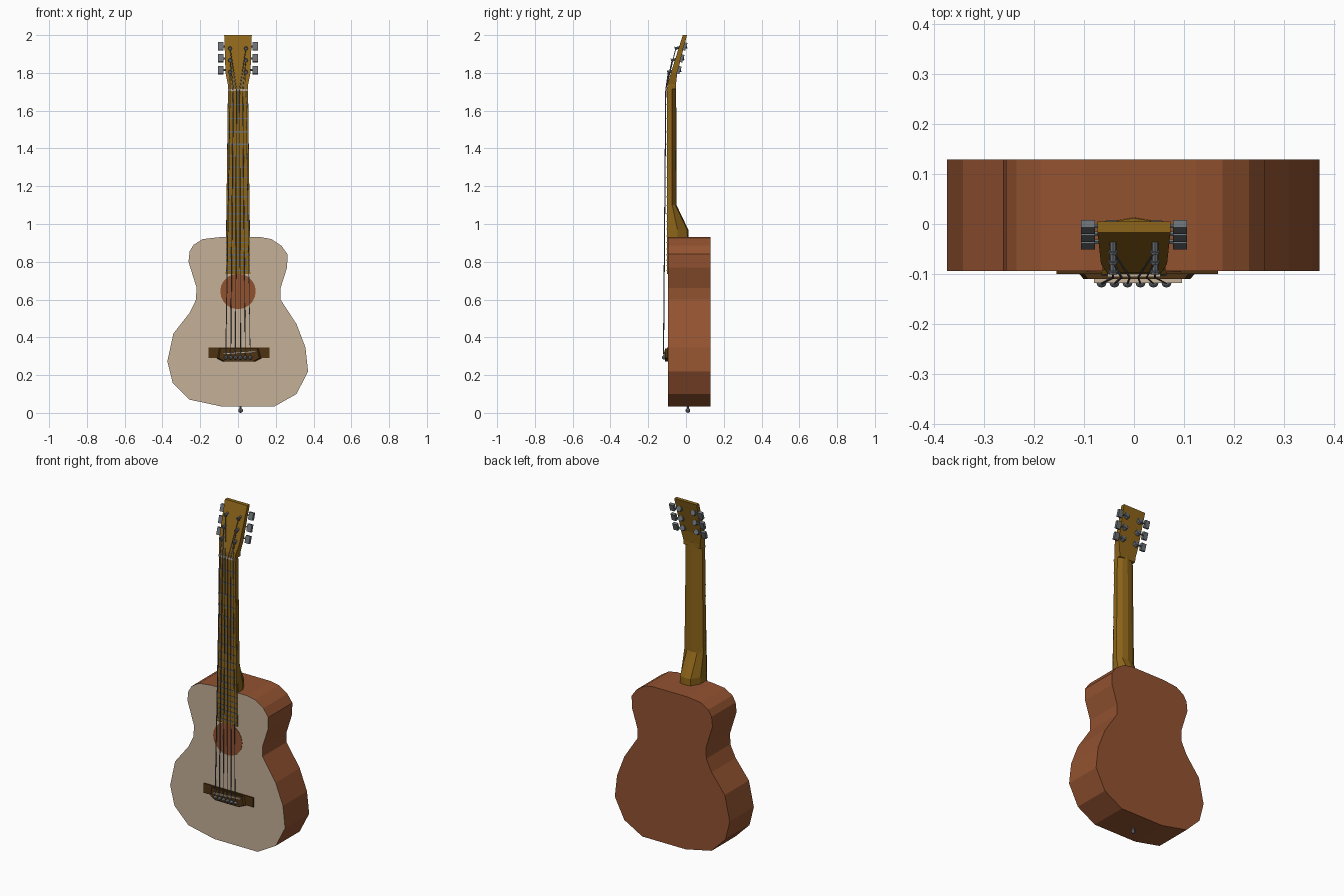
import bpy, bmesh, math
from mathutils import Vector

if "Cube" in bpy.data.objects:
    bpy.data.objects.remove(bpy.data.objects["Cube"])


def mat(name, r, g, b):
    m = bpy.data.materials.new(name)
    m.diffuse_color = (r, g, b, 1)
    m.use_nodes = True
    m.node_tree.nodes["Principled BSDF"].inputs["Base Color"].default_value = m.diffuse_color
    return m


BROWN = mat("brown wood", 0.29, 0.085, 0.03)
CREAM = mat("pale spruce", 0.56, 0.44, 0.31)
GOLD = mat("golden wood", 0.27, 0.13, 0.01)
DARK = mat("dark wood", 0.075, 0.032, 0.006)
METAL = mat("grey metal", 0.15, 0.165, 0.18)


def finish(name, bm, *mats):
    bmesh.ops.recalc_face_normals(bm, faces=bm.faces)
    me = bpy.data.meshes.new(name)
    bm.to_mesh(me)
    bm.free()
    for m in mats:
        me.materials.append(m)
    ob = bpy.data.objects.new(name, me)
    bpy.context.collection.objects.link(ob)
    return ob


def loft(name, rings, *mats):
    """Skin a list of equal-length rings and cap both ends."""
    bm = bmesh.new()
    vs = [[bm.verts.new(p) for p in r] for r in rings]
    n = len(vs[0])
    for a, b in zip(vs, vs[1:]):
        for i in range(n):
            j = (i + 1) % n
            bm.faces.new((a[i], a[j], b[j], b[i]))
    bm.faces.new(vs[0])
    bm.faces.new(vs[-1])
    return finish(name, bm, *mats)


def plate(name, outline, y0, y1, m, scale=1.0):
    """Extrude an x-z outline from y0 to y1, optionally tapering in x."""
    return loft(name, [[(x, y0, z) for x, z in outline],
                       [(x * scale, y1, z) for x, z in outline]], m)


def box(name, c, s, m, tilt=0.0):
    bpy.ops.mesh.primitive_cube_add(size=1, location=c, rotation=(tilt, 0, 0))
    ob = bpy.context.object
    ob.name = name
    ob.scale = s
    ob.data.materials.append(m)
    return ob


def rod(name, p, q, r, m, sides=6):
    p, q = Vector(p), Vector(q)
    bpy.ops.mesh.primitive_cylinder_add(vertices=sides, radius=r, depth=(q - p).length,
                                        location=(p + q) / 2)
    ob = bpy.context.object
    ob.name = name
    ob.rotation_euler = (q - p).to_track_quat('Z', 'Y').to_euler()
    ob.data.materials.append(m)
    return ob


def ball(name, c, r, m):
    bpy.ops.mesh.primitive_uv_sphere_add(segments=8, ring_count=6, radius=r, location=c)
    ob = bpy.context.object
    ob.name = name
    ob.data.materials.append(m)


# Body: hand-cut outline, pale front face
FRONT, BACK = -0.094, 0.129
outline = [(.124, .93), (.177, .92), (.23, .885), (.262, .84), (.26, .77), (.225, .66),
           (.225, .60), (.31, .47), (.357, .347), (.371, .22), (.31, .10), (.193, .034),
           (-.087, .034), (-.256, .07), (-.346, .16), (-.374, .273), (-.342, .42),
           (-.256, .53), (-.222, .60), (-.22, .665), (-.262, .80), (-.256, .855),
           (-.235, .89), (-.187, .92), (-.10, .93)]
body = loft("body", [[(x, FRONT, z) for x, z in outline],
                     [(x, BACK, z) for x, z in outline]], BROWN, CREAM)
for f in body.data.polygons:
    if f.normal.y < -0.9:
        f.material_index = 1

# Sound hole disc
hole = [(.094 * math.cos(a), .643 + .094 * math.sin(a))
        for a in (math.tau * i / 20 for i in range(20))]
plate("sound_hole", hole, FRONT + .002, FRONT - .002, BROWN)


# Neck with faceted back, flaring into the heel
def neck_ring(z, w, yf, yb):
    ym = yf + (yb - yf) * .45
    return [(-w, yf, z), (w, yf, z), (w, ym, z), (w * .55, yb - .006, z), (0, yb, z),
            (-w * .55, yb - .006, z), (-w, ym, z)]


loft("neck", [neck_ring(.90, .063, -.092, .014), neck_ring(.97, .063, -.092, .012),
              neck_ring(1.10, .061, -.092, -.05), neck_ring(1.74, .053, -.092, -.052)], GOLD)

# Fretboard
plate("fretboard", [(-.065, .735), (.065, .735), (.053, 1.715), (-.053, 1.715)],
      -.090, -.101, GOLD)


# Headstock, leaning back
def head_ring(z, w, yf, yb):
    return [(-w, yf, z), (w, yf, z), (w, yb, z), (-w, yb, z)]


loft("headstock", [head_ring(1.715, .053, -.1, -.054), head_ring(1.74, .054, -.098, -.053),
                   head_ring(1.80, .066, -.08, -.046), head_ring(2.0, .073, -.017, .005)], GOLD)

# Nut and frets
NUT, SADDLE = 1.71, .315
box("nut", (0, -.099, NUT), (.106, .014, .012), CREAM)
for n in range(1, 21):
    z = NUT - (NUT - SADDLE) * (1 - 2 ** (-n / 12))
    w = .053 + .012 * (1.715 - z) / .98
    box(f"fret_{n}", (0, -.1015, z), (2 * w, .004, .006), METAL)

# Bridge with raised middle, saddle
plate("bridge_wings", [(-.155, .29), (.168, .29), (.168, .346), (-.155, .346)],
      FRONT + .002, -.1, DARK)
plate("bridge_middle", [(-.115, .29), (-.08, .272), (.09, .272), (.128, .29),
                        (.115, .34), (-.105, .34)], FRONT + .002, -.110, DARK, .88)
plate("saddle", [(-.08, .308), (.096, .32), (.096, .329), (-.08, .317)], -.1, -.118, CREAM)

# Tuners: post, back housing, shaft and button on each side
TILT = -math.atan(.31)
posts = {}
for side in (-1, 1):
    for k, z in enumerate((1.815, 1.877, 1.94)):
        yf = -.017 - .315 * (2 - z)
        yb = .005 - .25 * (2 - z)
        tip = (side * .042, yf - .018, z - .010)
        posts[side, k] = tip
        rod("tuner_post", (side * .042, yb, z), tip, .007, METAL, 8)
        rod("tuner_cap", tip, (tip[0], tip[1] - .005, tip[2] - .002), .010, METAL, 8)
        rod("tuner_housing", (side * .045, yb - .006, z), (side * .045, yb + .013, z + .006),
            .016, METAL, 8)
        rod("tuner_shaft", (side * .045, yb + .006, z), (side * .085, yb + .006, z),
            .005, METAL)
        box("tuner_button", (side * .092, yb + .004, z), (.028, .016, .042), METAL, TILT)

# Strings from pin over the saddle and nut to the posts
for i in range(6):
    t = i / 2.5 - 1
    side = -1 if i < 3 else 1
    k = i if i < 3 else 5 - i
    pin = (.065 * t, -.112, .293)
    nut = (.042 * t, -.107, NUT)
    saddle = (.0645 * t, -.119, .317)
    r = .0028 - .0002 * i
    rod("string_end", pin, saddle, r, METAL)
    rod("string", saddle, nut, r, METAL)
    rod("string_top", nut, posts[side, k], r, METAL)
    ball("bridge_pin", (pin[0], -.117, pin[2]), .0105, METAL)

# Strap pin under the body
ball("strap_pin", (.014, .01, .0125), .0125, METAL)
rod("strap_pin_stem", (.014, .01, .012), (.014, .01, .04), .006, METAL)
